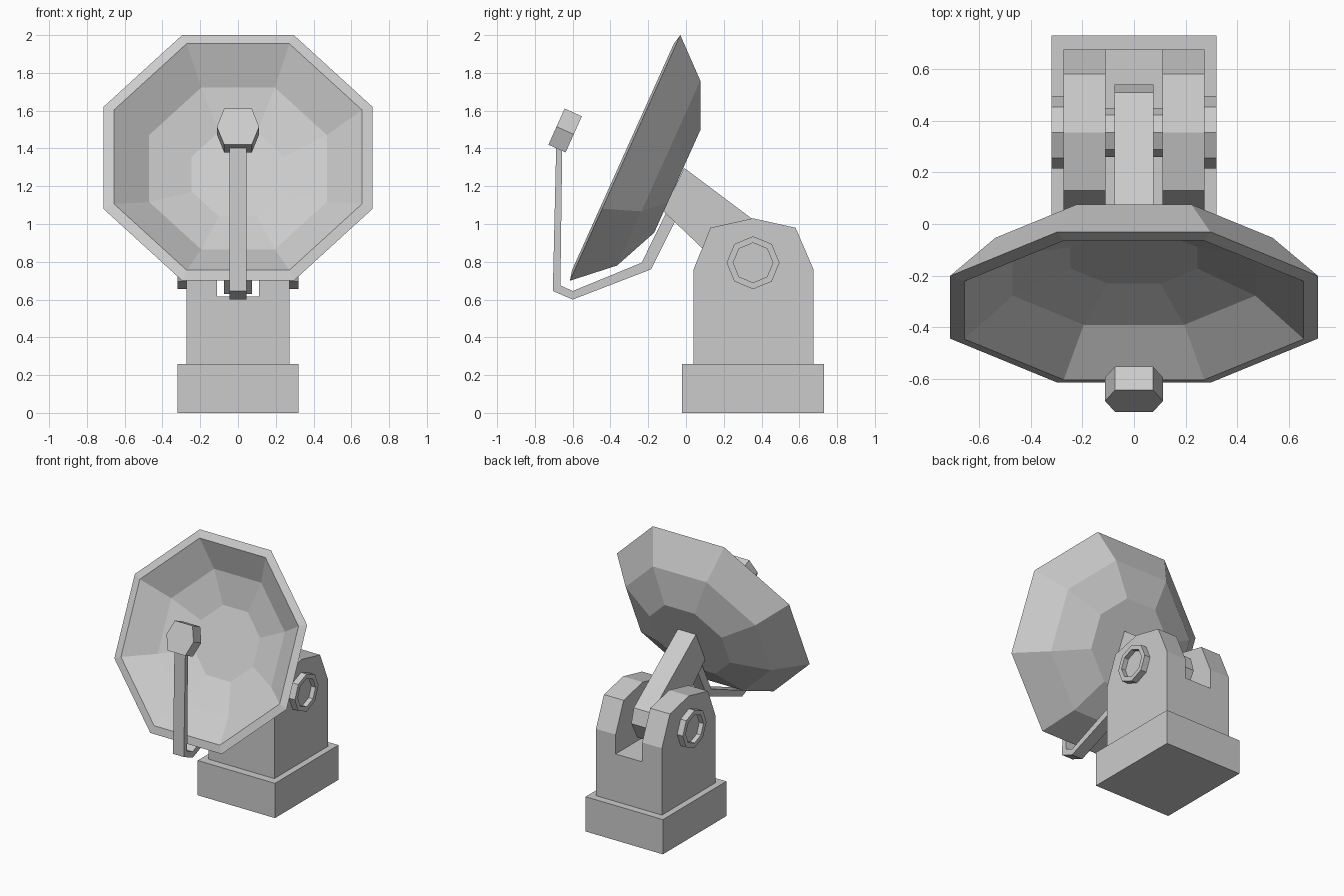
import bpy, bmesh, math
from mathutils import Matrix, Vector

if "Cube" in bpy.data.objects:
    bpy.data.objects.remove(bpy.data.objects["Cube"])


def finish(name, bm):
    bmesh.ops.recalc_face_normals(bm, faces=bm.faces)
    me = bpy.data.meshes.new(name)
    bm.to_mesh(me)
    bm.free()
    ob = bpy.data.objects.new(name, me)
    bpy.context.collection.objects.link(ob)
    return ob


def prism(name, pts, half, m=None):
    """Extrude a local (x, y) outline from -half to +half along local z."""
    bm = bmesh.new()
    lo, hi = [[bm.verts.new((a, b, s * half)) for a, b in pts] for s in (-1, 1)]
    n = len(pts)
    bm.faces.new(lo)
    bm.faces.new(hi)
    for i in range(n):
        j = (i + 1) % n
        bm.faces.new((lo[i], lo[j], hi[j], hi[i]))
    bmesh.ops.transform(bm, matrix=m or Matrix(), verts=bm.verts)
    return finish(name, bm)


def lathe(name, rings, phase, m):
    """Eight-sided turned solid from (circumradius, height) rings, capped at both ends."""
    bm = bmesh.new()
    angles = [phase + i * math.pi / 4 for i in range(8)]
    loops = [[bm.verts.new((r * math.cos(a), r * math.sin(a), h)) for a in angles]
             for r, h in rings]
    for a, b in zip(loops, loops[1:]):
        for i in range(8):
            j = (i + 1) % 8
            bm.faces.new((a[i], a[j], b[j], b[i]))
    bm.faces.new(loops[0])
    bm.faces.new(loops[-1])
    bmesh.ops.transform(bm, matrix=m, verts=bm.verts)
    return finish(name, bm)


def rect(x0, x1, y0, y1):
    return [(x0, y0), (x1, y0), (x1, y1), (x0, y1)]


# local x -> world y, local y -> world z, local z -> world x
SIDE = Matrix(((0, 0, 1, 0), (1, 0, 0, 0), (0, 1, 0, 0), (0, 0, 0, 1)))
# local z -> dish facing direction
TILT = Matrix.Rotation(math.radians(65.8), 4, 'X')

# Base block
prism("base", rect(-0.02, 0.73, 0, 0.26), 0.32, SIDE)

# Pedestal with the fork slot cut through
pedestal = prism("pedestal", [(0.04, 0.26), (0.675, 0.26), (0.675, 0.76), (0.58, 0.98),
                              (0.355, 1.03), (0.13, 0.98), (0.04, 0.76)], 0.273, SIDE)
cutter = prism("slot_cutter", rect(-0.2, 1.0, 0.615, 1.3), 0.11, SIDE)
cutter.hide_render = True
cutter.hide_set(True)
cut = pedestal.modifiers.new("slot", 'BOOLEAN')
cut.operation = 'DIFFERENCE'
cut.solver = 'EXACT'
cut.object = cutter

# Pivot pin with recessed octagonal caps
half = [(0.105, 0.285), (0.105, 0.32), (0.14, 0.32), (0.14, 0.26), (0.095, 0.26)]
lathe("pivot_pin", half + [(r, -h) for r, h in reversed(half)], 0,
      Matrix.Translation((0, 0.355, 0.795)) @ SIDE)

# Swing arm from the pivot to the back of the dish
prism("swing_arm", [(-0.01, 1.297), (0.34, 1.035), (0.51, 0.907), (0.54, 0.80),
                    (0.47, 0.67), (0.34, 0.63), (-0.12, 1.068)], 0.075, SIDE)

# Dish shell: inside rings, rim, outside rings (given by distance to the flats)
shell = [(0.245, -0.21), (0.47, -0.137), (0.657, 0.0125), (0.713, 0),
         (0.537, -0.195), (0.298, -0.303)]
k = 1 / math.cos(math.pi / 8)
lathe("dish", [(r * k, h) for r, h in shell], math.pi / 8,
      Matrix.Translation((0, -0.3225, 1.35)) @ TILT)

# Bent feed boom
prism("feed_boom", [(-0.02, 1.09), (-0.185, 0.76), (-0.6, 0.60), (-0.705, 0.645),
                    (-0.687, 1.42), (-0.655, 1.42), (-0.665, 0.675), (-0.6, 0.645),
                    (-0.235, 0.795), (-0.09, 1.09)], 0.045, SIDE)

# Hexagonal feed head, two halves meeting at the middle edge
prism("feed_head", [(0.112, 0), (0.073, 0.105), (-0.073, 0.105),
                    (-0.112, 0), (-0.073, -0.105), (0.073, -0.105)], 0.05,
      Matrix.Translation((0, -0.64, 1.495)) @ TILT)
